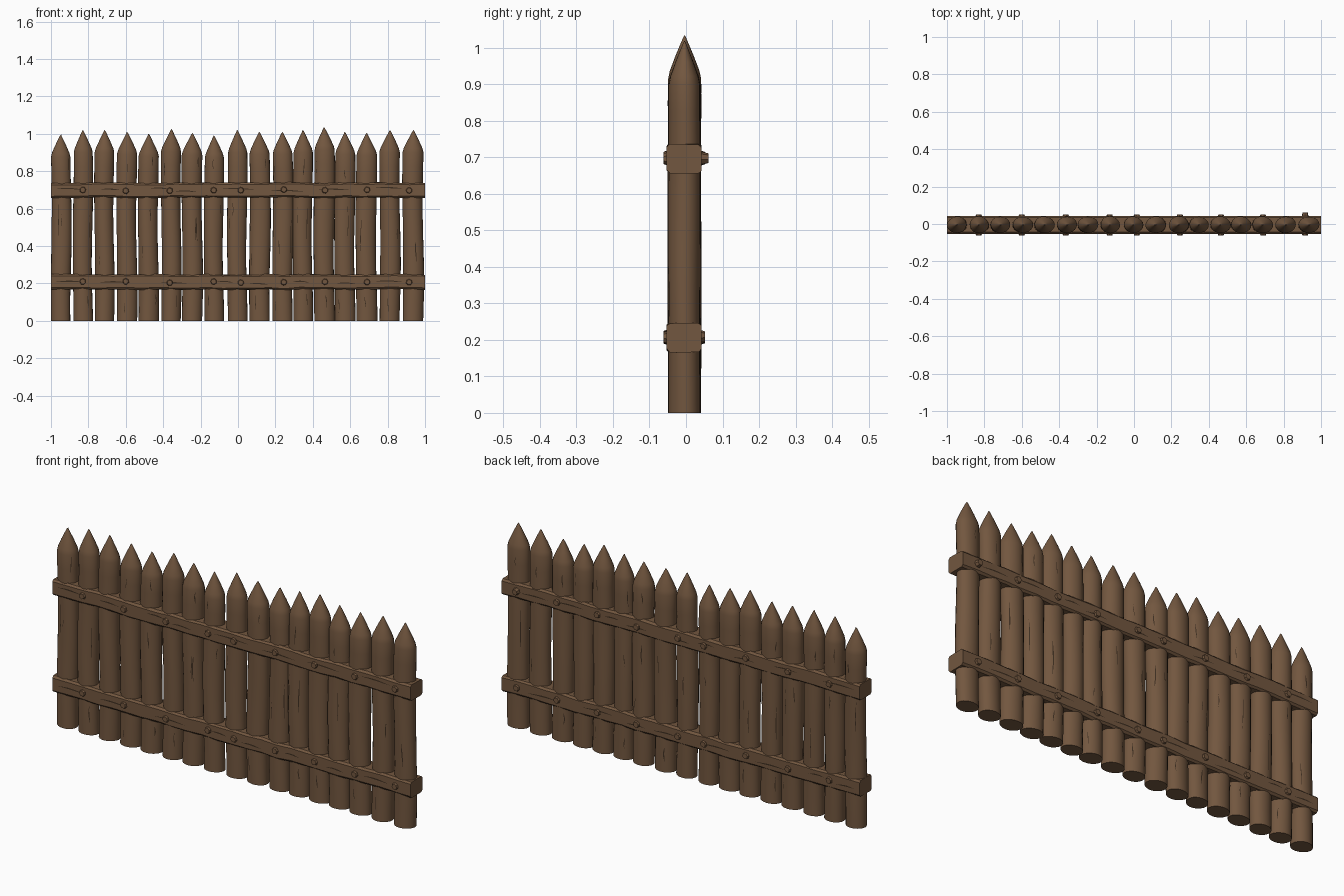
import bpy
import bmesh
import math
import random
from mathutils import Vector, Matrix

random.seed(7)
if "Cube" in bpy.data.objects:
    bpy.data.objects.remove(bpy.data.objects["Cube"])


def material(name, rgb):
    m = bpy.data.materials.new(name)
    m.use_nodes = True
    m.diffuse_color = (*rgb, 1)
    m.node_tree.nodes["Principled BSDF"].inputs["Base Color"].default_value = (*rgb, 1)
    return m


wood = material("brown wood", (0.17, 0.095, 0.05))
crack_dark = material("dark crack", (0.045, 0.026, 0.014))


def finish(bm, name, mat, smooth=None):
    bmesh.ops.recalc_face_normals(bm, faces=bm.faces)
    mesh = bpy.data.meshes.new(name)
    bm.to_mesh(mesh)
    bm.free()
    ob = bpy.data.objects.new(name, mesh)
    bpy.context.collection.objects.link(ob)
    mesh.materials.append(mat)
    if smooth:
        bpy.ops.object.select_all(action="DESELECT")
        ob.select_set(True)
        bpy.context.view_layer.objects.active = ob
        bpy.ops.object.shade_smooth_by_angle(angle=math.radians(smooth))
    return ob


MID_Y = -0.004
SIDES = 20
RAILS = (0.207, 0.698)
# Post tips along the fence: position and height
TIPS = [(-.945, .995), (-.83, 1.02), (-.715, 1.02), (-.595, 1.01), (-.48, 1.0),
        (-.357, 1.025), (-.245, 1.005), (-.13, .992), (-.005, 1.02), (.117, 1.01),
        (.24, 1.01), (.345, 1.02), (.46, 1.035), (.57, 1.01), (.685, 1.005),
        (.813, 1.02), (.936, 1.02)]


class Post:
    """Slightly crooked log, described by a surface function."""

    def __init__(self, x, top):
        self.x, self.top = x, top
        self.rx = random.uniform(.051, .056)
        self.ry = random.uniform(.043, .046)
        self.phase = random.uniform(0, math.tau)

    def point(self, angle, z, scale=1.0, lift=0.0):
        p = self.phase
        wave = 1 + .025 * math.sin(z * 9 + p + 2 * angle) + .015 * math.sin(3 * angle + p)
        sway = .003 * math.sin(z * 7 + p)
        x = self.x + sway + (self.rx * wave * scale + lift) * math.cos(angle)
        y = MID_Y + (self.ry * wave * scale + lift) * math.sin(angle)
        return Vector((max(-1, min(1, x)), y, z))


def build_post(post, number):
    bm = bmesh.new()
    shoulder = post.top - .12
    levels = [(shoulder * i / 12, 1) for i in range(13)]
    levels += [(post.top - d, s) for d, s in ((.098, .9), (.06, .58), (.025, .26), (.005, .07))]
    rings = []
    for z, s in levels:
        rings.append([bm.verts.new(post.point(math.tau * k / SIDES, z, s)) for k in range(SIDES)])
    for low, high in zip(rings, rings[1:]):
        for k in range(SIDES):
            j = (k + 1) % SIDES
            bm.faces.new((low[k], low[j], high[j], high[k]))
    bm.faces.new(rings[0])
    tip = bm.verts.new((post.x, MID_Y, post.top))
    for k in range(SIDES):
        bm.faces.new((rings[-1][k], rings[-1][(k + 1) % SIDES], tip))
    finish(bm, f"post_{number:02d}", wood, 35)


def lens_strip(bm, place, steps=8):
    """Thin tapered strip; place(t, side) gives a surface point."""
    pairs = []
    for i in range(steps + 1):
        t = i / steps
        w = math.sin(math.pi * t) + .08
        pairs.append([bm.verts.new(place(t, s * w)) for s in (-1, 1)])
    for a, b in zip(pairs, pairs[1:]):
        bm.faces.new((a[0], a[1], b[1], b[0]))


def build_post_cracks(posts):
    bm = bmesh.new()
    zones = ((.03, .15), (.27, .64), (.27, .64), (.76, .88))
    for post in posts:
        for facing in (-1, 1):
            for low, high in zones:
                if random.random() < .3:
                    continue
                z0 = random.uniform(low, high - .06)
                length = random.uniform(.05, min(.2, high - z0))
                angle = facing * math.pi / 2 + random.uniform(-.9, .9)
                half = random.uniform(.025, .05)
                bend = random.uniform(0, 6)

                def place(t, side):
                    a = angle + half * side + .04 * math.sin(5 * t + bend)
                    return post.point(a, z0 + t * length, lift=.001)

                lens_strip(bm, place)
    finish(bm, "post_cracks", crack_dark)


def build_rail(z, name):
    # Square beam with chipped corners and slightly wavy edges
    bm = bmesh.new()
    hy, hz, c = .048, .040, .009
    outline = [(hy, hz - c), (hy - c, hz), (c - hy, hz), (-hy, hz - c),
               (-hy, c - hz), (c - hy, -hz), (hy - c, -hz), (hy, c - hz)]
    rings = []
    for i in range(25):
        x = -1 + i / 12
        dz = random.uniform(-.003, .003)
        rings.append([bm.verts.new((x, MID_Y - .001 + y, z + dz + v + random.uniform(-.0015, .0015)))
                      for y, v in outline])
    n = len(outline)
    for a, b in zip(rings, rings[1:]):
        for k in range(n):
            bm.faces.new((a[k], a[(k + 1) % n], b[(k + 1) % n], b[k]))
    bm.faces.new(rings[0])
    bm.faces.new(rings[-1])
    finish(bm, name, wood, 25)


def build_rail_cracks():
    bm = bmesh.new()
    for z in RAILS:
        for facing in (-1, 1):
            y = MID_Y - .001 + facing * .0488
            x = -.97
            while x < .85:
                length = random.uniform(.08, .2)
                dz = random.uniform(-.012, .012)

                def place(t, side):
                    return Vector((x + t * length, y, z + dz + .003 * math.sin(4 * t) + .003 * side))

                lens_strip(bm, place)
                x += length + random.uniform(.03, .16)
    finish(bm, "rail_cracks", crack_dark)


def build_bolts():
    # Blunt six-sided pegs on both faces of each rail
    bm = bmesh.new()
    for z in RAILS:
        for x in (-.83, -.6, -.365, -.13, .015, .245, .465, .69, .915):
            for facing in (-1, 1):
                face_y = MID_Y - .001 + facing * .048
                out = .009
                if facing > 0 and x > .9 and z > .5:
                    out = .018
                turn = Matrix.Rotation(-facing * math.pi / 2, 4, "X")
                spin = Matrix.Rotation(random.uniform(0, 1), 4, "Z")
                depth = out + .008
                place = Matrix.Translation((x, face_y + facing * (out - depth / 2), z + random.uniform(-.004, .004)))
                bmesh.ops.create_cone(bm, cap_ends=True, segments=7, radius1=.02, radius2=.014,
                                      depth=depth, matrix=place @ turn @ spin)
    finish(bm, "bolts", wood)


posts = [Post(x, top) for x, top in TIPS]
for number, post in enumerate(posts, 1):
    build_post(post, number)
build_post_cracks(posts)
build_rail(RAILS[0], "lower_rail")
build_rail(RAILS[1], "upper_rail")
build_rail_cracks()
build_bolts()
